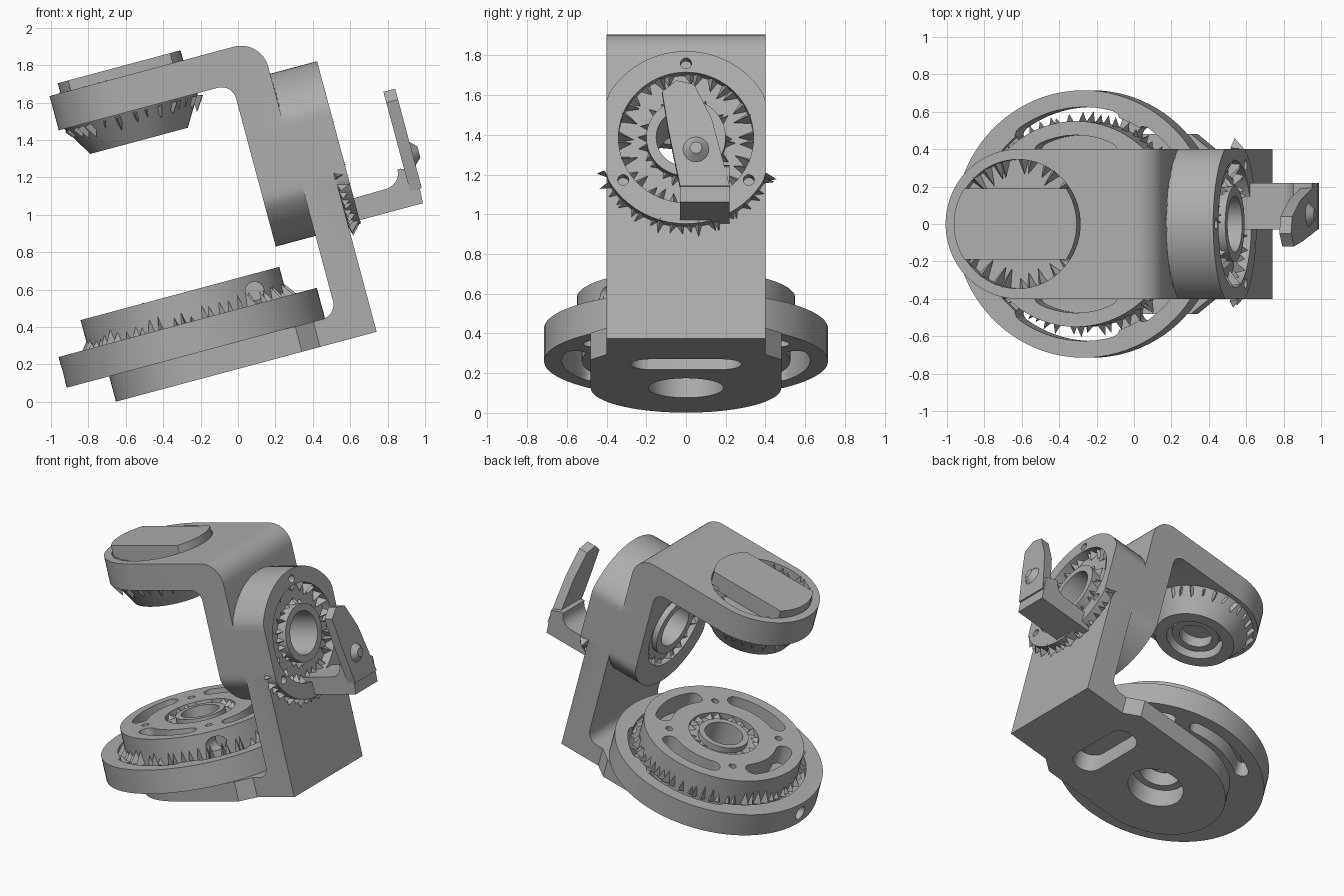
import bpy, bmesh, math, random
from mathutils import Matrix

random.seed(4)
if "Cube" in bpy.data.objects:
    bpy.data.objects.remove(bpy.data.objects["Cube"], do_unlink=True)

grey = bpy.data.materials.new("machined_grey")
grey.use_nodes = True
grey.diffuse_color = (0.42, 0.42, 0.42, 1)
grey.node_tree.nodes["Principled BSDF"].inputs["Base Color"].default_value = grey.diffuse_color
parts = []
AX = -0.15      # shared axis of the turntable and the top motor
HUB = 1.2       # height of the side motor axis


def place(axis, p, q, t):
    return {"z": (p, q, t), "y": (p, t, q), "x": (t, p, q)}[axis]


def finish(name, bm):
    bmesh.ops.recalc_face_normals(bm, faces=bm.faces)
    mesh = bpy.data.meshes.new(name)
    bm.to_mesh(mesh)
    bm.free()
    mesh.materials.append(grey)
    obj = bpy.data.objects.new(name, mesh)
    bpy.context.collection.objects.link(obj)
    parts.append(obj)
    return obj


def prism(name, outline, axis, a, b, outline_b=None):
    bm = bmesh.new()
    lo = [bm.verts.new(place(axis, p, q, a)) for p, q in outline]
    hi = [bm.verts.new(place(axis, p, q, b)) for p, q in (outline_b or outline)]
    n = len(lo)
    bm.faces.new(lo)
    bm.faces.new(hi[::-1])
    for i in range(n):
        bm.faces.new((lo[i], lo[(i + 1) % n], hi[(i + 1) % n], hi[i]))
    return finish(name, bm)


def arc(p, q, r, start, end, steps=12):
    angles = [math.radians(start + (end - start) * i / steps) for i in range(steps + 1)]
    return [(p + r * math.cos(t), q + r * math.sin(t)) for t in angles]


def circle(p, q, r, steps=72):
    return arc(p, q, r, 0, 360, steps)[:-1]


def slot(p, q, r, half_width, start, end):
    # curved slot with round ends
    ends = [arc(*arc(p, q, r, t, t, 1)[0], half_width, t + s, t + s + 180, 8)
            for t, s in ((end, 0), (start, 180))]
    inner = arc(p, q, r - half_width, end, start, 16)[1:-1]
    outer = arc(p, q, r + half_width, start, end, 16)[1:-1]
    return outer + ends[0] + inner + ends[1]


def boolean(target, tool, operation):
    mod = target.modifiers.new(operation, "BOOLEAN")
    mod.operation, mod.solver, mod.object = operation, "EXACT", tool
    bpy.context.view_layer.objects.active = target
    bpy.ops.object.modifier_apply(modifier=mod.name)
    parts.remove(tool)
    bpy.data.objects.remove(tool, do_unlink=True)


def cut(target, outline, axis, a, b):
    boolean(target, prism("cutter", outline, axis, a, b), "DIFFERENCE")


def join(target, outline, axis, a, b):
    boolean(target, prism("addition", outline, axis, a, b), "UNION")


def groove(target, p, q, inner, outer, axis, a, b):
    ring = prism("cutter", circle(p, q, outer), axis, a, b)
    cut(ring, circle(p, q, inner), axis, a - 0.1, b + 0.1)
    boolean(target, ring, "DIFFERENCE")


def teeth(name, p, q, r, axis, level, reach, height, count, start=0, end=360):
    # ragged wedge teeth standing on a round wall
    bm = bmesh.new()
    step = (end - start) / count
    for i in range(count):
        t = start + step * (i + random.uniform(0.2, 0.8))
        k = random.uniform(0.6, 1.1)
        spots = [(r, t - step * 0.4, level), (r, t + step * 0.4, level),
                 (r, t, level + height * k),
                 (r + reach * k, t + random.uniform(-0.3, 0.3) * step, level + height * 0.2)]
        v = [bm.verts.new(place(axis, *arc(p, q, rr, tt, tt, 1)[0], lv)) for rr, tt, lv in spots]
        for a, b, c in ((0, 1, 2), (0, 1, 3), (1, 2, 3), (2, 0, 3)):
            bm.faces.new((v[a], v[b], v[c]))
    return finish(name, bm)


# Lower arm: base plate, upright and outer half of the side motor
hub = [(max(-0.4, min(0.4, y)), z) for y, z in circle(0, HUB, 0.45)]
lower_arm = prism("lower_arm", [(AX, 0.17), (0.813, 0.17), (0.813, HUB), (0.63, HUB)]
                  + arc(0.55, 0.39, 0.08, 0, -90) + [(AX, 0.31)], "y", -0.4, 0.4)
join(lower_arm, arc(AX, 0, 0.48, 90, 270, 36)
     + [(0.4, -0.48), (0.5, -0.4), (0.5, 0.4), (0.4, 0.48)], "z", 0.17, 0.31)
join(lower_arm, hub, "x", 0.63, 0.88)
cut(lower_arm, circle(AX, 0, 0.19), "z", 0.1, 0.4)
cut(lower_arm, arc(0.31, 0.18, 0.1, 0, 180) + arc(0.31, -0.18, 0.1, 180, 360), "z", 0.1, 0.4)
cut(lower_arm, circle(0, HUB, 0.15), "x", 0.5, 1)
groove(lower_arm, 0, HUB, 0.2, 0.34, "x", 0.81, 0.95)
for t in (90, 215, 325):
    cut(lower_arm, circle(*arc(0, HUB, 0.386, t, t, 1)[0], 0.028, 16), "x", 0.82, 0.95)

# Upper arm: top plate, upright and inner half of the side motor
upper_arm = prism("upper_arm", [(AX, 1.84)] + arc(0.47, 1.69, 0.15, 90, 0)
                  + [(0.62, HUB), (0.41, HUB)] + arc(0.33, 1.57, 0.08, 0, 90)
                  + [(AX, 1.65)], "y", -0.4, 0.4)
join(upper_arm, circle(AX, 0, 0.4), "z", 1.65, 1.84)
join(upper_arm, hub, "x", 0.41, 0.63)
cut(upper_arm, circle(0, HUB, 0.15), "x", 0.2, 0.8)
groove(upper_arm, 0, HUB, 0.21, 0.3, "x", 0.3, 0.45)
cut(upper_arm, circle(AX, 0, 0.345), "z", 1.77, 2)

# Top motor: flat-sided cap above, tapered housing below
prism("top_cap", arc(AX, 0, 0.34, -34, 34) + arc(AX, 0, 0.34, 146, 214), "z", 1.77, 1.895)
housing = prism("top_motor_housing", circle(AX, 0, 0.27), "z", 1.485, 1.65, circle(AX, 0, 0.37))
cut(housing, circle(AX, 0, 0.19), "z", 1.4, 1.6)
top_shaft = prism("top_motor_shaft", circle(AX, 0, 0.16), "z", 1.52, 1.62)
cut(top_shaft, circle(AX, 0, 0.11), "z", 1.4, 1.6)

# Turntable: wide lower disc and raised upper disc
lower_disc = prism("lower_disc", circle(AX, 0, 0.715, 96), "z", 0.31, 0.48)
cut(lower_disc, circle(AX, 0, 0.14), "z", 0.2, 0.6)
groove(lower_disc, AX, 0, 0.54, 0.6, "z", 0.43, 0.6)
for side in (1, -1):
    for a, b in ((28, 55), (75, 125)):
        cut(lower_disc, slot(AX, 0, 0.575, 0.05, side * a if side > 0 else -b,
                             b if side > 0 else -a), "z", 0.2, 0.6)
cut(lower_disc, circle(0, 0.395, 0.05, 24), "x", -1, -0.78)

upper_disc = prism("upper_disc", circle(AX, 0, 0.55, 96), "z", 0.42, 0.64)
cut(upper_disc, circle(AX, 0, 0.13), "z", 0.3, 0.8)
groove(upper_disc, AX, 0, 0.17, 0.24, "z", 0.6, 0.8)
for t in range(0, 360, 90):
    cut(upper_disc, slot(AX, 0, 0.42, 0.055, t - 25, t + 25), "z", 0.5, 0.8)
    cut(upper_disc, circle(*arc(AX, 0, 0.38, t + 45, t + 45, 1)[0], 0.025, 16), "z", 0.58, 0.8)
cut(upper_disc, circle(0.24, 0.55, 0.05, 24), "y", -0.6, -0.32)

# Side handle: bar, leaning blade and pivot knob
prism("handle_bar", [(0.8, 0.77), (1.23, 0.77), (1.24, 0.95), (1.16, 0.98)]
      + arc(1.06, 0.98, 0.085, 0, -90, 8) + [(0.8, 0.89)], "y", -0.03, 0.22)
prism("handle_blade", [(-0.03, 0.85), (0.22, 0.85), (0.13, 1.2), (0.04, 1.38), (-0.05, 1.4),
                       (-0.12, 1.34), (-0.09, 1.15)], "x", 1.18, 1.245)
prism("handle_knob", circle(0.05, 1.04, 0.08, 20), "x", 1.23, 1.28, circle(0.05, 1.04, 0.03, 20))

# Ragged gear teeth around each moving joint
teeth("turntable_teeth", AX, 0, 0.545, "z", 0.45, 0.06, 0.1, 64)
teeth("turntable_bearing_teeth", AX, 0, 0.24, "z", 0.6, -0.06, 0.04, 18)
teeth("side_bearing_outer_teeth", 0, HUB, 0.345, "x", 0.81, -0.08, 0.07, 30)
teeth("side_bearing_inner_teeth", 0, HUB, 0.195, "x", 0.81, 0.05, 0.06, 22)
teeth("inner_bearing_teeth", 0, HUB, 0.305, "x", 0.45, -0.06, -0.04, 24)
teeth("side_motor_lower_teeth", 0, HUB, 0.44, "x", 0.81, 0.06, 0.07, 22, 200, 340)
teeth("side_motor_upper_teeth", 0, HUB, 0.44, "x", 0.63, 0.03, -0.1, 20, 35, 145)
teeth("top_recess_teeth", AX, 0, 0.35, "z", 1.77, -0.1, 0.07, 30)
teeth("housing_teeth", AX, 0, 0.34, "z", 1.65, 0.05, -0.09, 30)

# Tilt the whole assembly and shade it
tilt = Matrix.Rotation(math.radians(-15), 4, "Y")
bpy.ops.object.select_all(action="DESELECT")
for obj in parts:
    obj.data.transform(tilt)
    obj.select_set(True)
bpy.context.view_layer.objects.active = lower_arm
bpy.ops.object.shade_smooth_by_angle(angle=math.radians(30))
